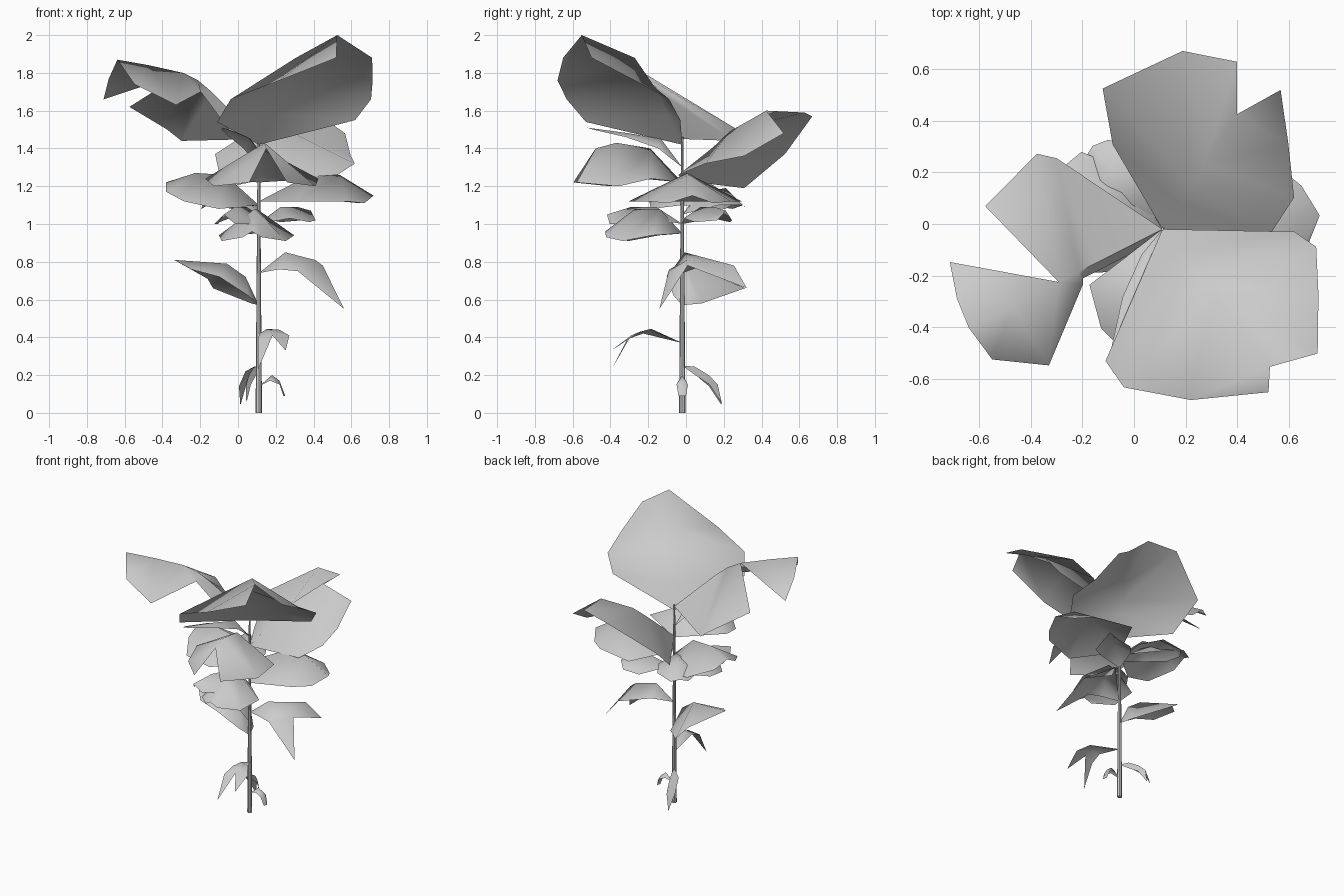
import bpy, math

STEM = (0.11, -0.02)


def leaf(name, angle, rib, edge, other=None, notch=None):
    """Folded leaf blade growing from the stem.
    rib: (reach, z); edge / other: (reach, half width, z) for the left / right side.
    notch: rib row where the right side is cut back to the rib."""
    c, s = math.cos(math.radians(angle)), math.sin(math.radians(angle))

    def place(r, w, z):
        return (STEM[0] + r * c - w * s, STEM[1] + r * s + w * c, z)

    n = len(rib)
    verts = [place(r, 0, z) for r, z in rib]
    verts += [place(r, w, z) for r, w, z in edge]
    verts += [place(r, -w, z) for r, w, z in (other or edge)]
    faces = []
    for side in (0, 1):
        first = n + side * (n - 1)
        for i in range(n - 1):
            f = [i, i + 1, first + i]
            if i and not (side and notch == i):
                f.append(first + i - 1)
            faces.append(f if side == 0 else f[::-1])
    mesh = bpy.data.meshes.new(name)
    mesh.from_pydata(verts, [], faces)
    ob = bpy.data.objects.new(name, mesh)
    bpy.context.collection.objects.link(ob)
    bpy.ops.object.select_all(action='DESELECT')
    ob.select_set(True)
    bpy.context.view_layer.objects.active = ob
    bpy.ops.object.shade_smooth_by_angle(angle=math.radians(80))


# Stem
bpy.ops.mesh.primitive_cone_add(vertices=8, radius1=0.017, radius2=0.006, depth=1.46,
                                location=(*STEM, 0.73))
bpy.context.object.name = "stem"

# Large crown leaves
leaf("crown_leaf_front", -52,
     [(0, 1.42), (.10, 1.58), (.18, 1.72), (.32, 1.88), (.675, 2.0)],
     [(.322, .396, 1.55), (.42, .426, 1.66), (.57, .32, 1.76), (.748, .177, 1.88)],
     [(.266, .487, 1.54), (.39, .494, 1.66), (.588, .32, 1.76), (.749, .065, 1.88)])
leaf("crown_leaf_back", 57,
     [(0, 1.23), (.12, 1.34), (.2, 1.41), (.3, 1.49), (.53, 1.60)],
     [(.17, .34, 1.19), (.33, .49, 1.37), (.62, .31, 1.57), (.70, .11, 1.59)],
     [(.21, .36, 1.26), (.38, .36, 1.32), (.54, .23, 1.36), (.70, .09, 1.48)])
leaf("crown_leaf_left", 207,
     [(0, 1.45), (.28, 1.70), (.36, 1.76), (.45, 1.80), (.65, 1.84), (.84, 1.87)],
     [(.16, .03, 1.46), (.36, .03, 1.70), (.37, .05, 1.70), (.63, .27, 1.63), (.815, .15, 1.74)],
     [(.24, .43, 1.44), (.30, .48, 1.50), (.57, .39, 1.62), (.79, .26, 1.66), (.83, .12, 1.77)],
     notch=3)
leaf("young_leaf", -111,
     [(0, 1.30), (.12, 1.45), (.3, 1.48), (.54, 1.51)],
     [(.12, .04, 1.40), (.3, .05, 1.46), (.5, .02, 1.5)])

# Middle leaves
leaf("middle_leaf_front", -85,
     [(0, 1.22), (.17, 1.40), (.35, 1.43), (.46, 1.40)],
     [(.19, .30, 1.24), (.36, .27, 1.20), (.57, .10, 1.22)])
leaf("middle_leaf_left", 170,
     [(0, 1.10), (.18, 1.26), (.34, 1.27), (.5, 1.22)],
     [(.18, .20, 1.08), (.36, .24, 1.12), (.48, .10, 1.17)])
leaf("middle_leaf_right", 5,
     [(0, 1.12), (.29, 1.27), (.43, 1.26), (.61, 1.15)],
     [(.18, .30, 1.12), (.45, .22, 1.12), (.55, .12, 1.11)])
leaf("middle_leaf_back", 130,
     [(0, 1.05), (.15, 1.17), (.3, 1.19), (.42, 1.10)],
     [(.15, .12, 1.10), (.3, .14, 1.10), (.4, .06, 1.08)])
leaf("lower_middle_leaf_front", -95,
     [(0, .95), (.12, 1.08), (.25, 1.08), (.41, .96)],
     [(.14, .20, .94), (.3, .17, .91), (.4, .05, .93)])
leaf("lower_middle_leaf_left", -115,
     [(0, 1.0), (.15, 1.09), (.3, 1.09), (.44, 1.05)],
     [(.15, .10, 1.03), (.3, .12, 1.0), (.4, .05, 1.0)])
leaf("lower_middle_leaf_right", 40,
     [(0, 1.0), (.15, 1.09), (.27, 1.09), (.36, 1.07)],
     [(.13, .10, 1.03), (.25, .12, 1.01), (.35, .05, 1.02)])

# Low drooping leaves
leaf("low_leaf_right", 5,
     [(0, .74), (.14, .85), (.3, .81), (.34, .78)],
     [(.12, .10, .78), (.29, .25, .78), (.38, .31, .66)],
     [(.10, .06, .76), (.2, .09, .75), (.44, .16, .55)])
leaf("low_leaf_left", 175,
     [(0, .57), (.07, .72), (.17, .79), (.45, .81)],
     [(.05, .05, .62), (.2, .10, .72), (.35, .10, .76)],
     [(.05, .10, .58), (.27, .31, .66), (.29, .20, .71)])
leaf("bottom_leaf_front", -75,
     [(0, .37), (.17, .445), (.23, .43), (.28, .41)],
     [(.2, .06, .44), (.29, .09, .41), (.40, .04, .33)],
     [(.2, .05, .42), (.28, .08, .39), (.36, .10, .23)])
leaf("bottom_leaf_back", 110,
     [(0, .25), (.07, .245), (.15, .20), (.2, .15)],
     [(.07, .05, .22), (.17, .05, .14), (.23, .02, .04)],
     [(.07, .01, .20), (.15, .01, .15), (.22, .01, .05)])
leaf("bottom_leaf_right", 0,
     [(0, .14), (.07, .20), (.11, .17), (.14, .09)],
     [(.06, .02, .17), (.11, .03, .15), (.13, .02, .09)])
